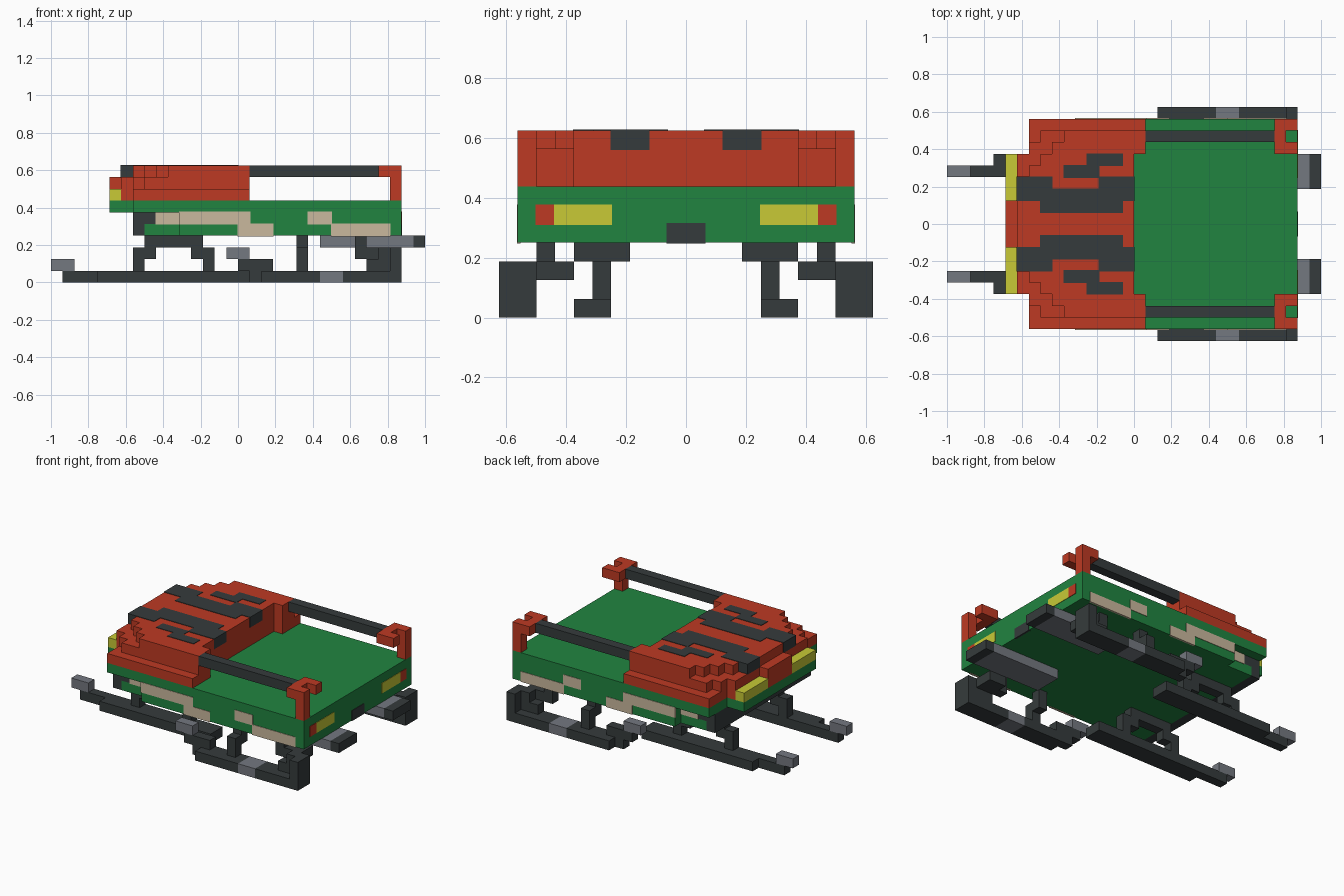
import bpy, bmesh

if "Cube" in bpy.data.objects:
    bpy.data.objects.remove(bpy.data.objects["Cube"])

U = 1 / 16   # block size: all coordinates below are in blocks


def mat(name, rgb):
    m = bpy.data.materials.new(name)
    lin = [(c / 255 / 12.92) if c < 10 else ((c / 255 + 0.055) / 1.055) ** 2.4 for c in rgb]
    m.diffuse_color = (*lin, 1)
    m.use_nodes = True
    m.node_tree.nodes["Principled BSDF"].inputs["Base Color"].default_value = m.diffuse_color
    return m


RED = mat("red", (190, 58, 35))
GREEN = mat("green", (33, 132, 64))
DARK = mat("charcoal", (53, 59, 60))
GREY = mat("grey", (116, 120, 128))
YELLOW = mat("yellow", (200, 202, 54))
BEIGE = mat("beige", (202, 184, 157))


def part(name, material, boxes, mirror=False, grow=0.0):
    """Boxes as (x0, x1, y0, y1, z0, z1) in blocks; mirror repeats them across y."""
    bm = bmesh.new()
    for b in boxes:
        for s in ((1, -1) if mirror else (1,)):
            lo = [b[0], min(b[2] * s, b[3] * s), b[4]]
            hi = [b[1], max(b[2] * s, b[3] * s), b[5]]
            vs = bmesh.ops.create_cube(bm, size=1)["verts"]
            for v in vs:
                v.co = [(hi[i] * U + grow) if v.co[i] > 0 else (lo[i] * U - grow) for i in range(3)]
    me = bpy.data.meshes.new(name)
    bm.to_mesh(me)
    bm.free()
    me.materials.append(material)
    ob = bpy.data.objects.new(name, me)
    bpy.context.collection.objects.link(ob)
    return ob


# Green hull with stepped front deck
part("hull", GREEN, [(-5, 14, -9, 9, 4, 6), (-9, 14, -9, 9, 6, 7), (-11, -9, -6, 6, 6, 7),
                     (-7, -5, -8, 8, 5, 6), (-8, -5, -8, 8, 4, 5)])
part("front_bumper", DARK, [(-9, -7, -8, 8, 5, 6), (-9, -8, -8, 8, 4, 5)])

# Painted side patches
P = 0.003
part("side_patches", BEIGE, [(-5, 1, 8.9, 9, 5, 6), (0, 3, 8.9, 9, 4, 5),
                             (6, 8, 8.9, 9, 5, 6), (8, 13, 8.9, 9, 4, 5)], True, P)
part("side_patch_front", BEIGE, [(-7, -5, 7.9, 8, 5, 6)], True, P)

# Lights on both ends
part("tail_lights", YELLOW, [(13.9, 14, 4, 7, 5, 6)], True, P)
part("tail_markers", RED, [(13.9, 14, 7, 8, 5, 6)], True, P)
part("tow_plate", DARK, [(13.9, 14, -1, 1, 4, 5)], False, P)
part("headlights", YELLOW, [(-11, -10, 2, 6, 7, 8)], True)

# Stepped red hood, layer by layer
hood = [(-9, 0, -9, 9, 7, 8), (-10, -9, -6, 6, 7, 8), (-11, -10, -2, 2, 7, 9)]
hood += [(x, 0, -w, w, 8, 9) for x, w in ((-8, 8), (-9, 7), (-10, 6))]
hood += [(x, 0, -w, w, 9, 10) for x, w in ((-6, 8), (-7, 7), (-8, 6), (-9, 5), (-10, 4))]
part("hood", RED, hood)
part("hood_rear_pillars", RED, [(0, 1, 6, 9, 7, 8), (0, 1, 6, 8, 8, 10)], True)

# Dark pattern on the hood
part("hood_stripes", DARK, [(-10, -7, 2, 4, 9, 10), (-8, -1, 1, 3, 9, 10), (-3, 0, 2, 4, 9, 10),
                            (-4, -1, 5, 6, 9, 10), (-6, -3, 4, 5, 9, 10)], True, P)

# Side rails and rear corner posts
part("side_rails", DARK, [(1, 12, 7, 8, 9, 10)], True)
part("rear_posts", RED, [(13, 14, 8, 9, 7, 10), (12, 13, 6, 9, 9, 10), (13, 14, 6, 7, 9, 10)], True)

# Front skis with struts
part("front_skis", DARK, [(-15, 1, 4, 5, 0, 1), (-12, 1, 5, 6, 0, 1)], True)
part("front_ski_tips", GREY, [(-16, -14, 4, 5, 1, 2)], True)
part("front_struts", DARK, [(-9, -8, 4, 5, 1, 3), (-8, -7, 4, 5, 2, 3), (-8, -3, 4, 5, 3, 4),
                            (-4, -2, 4, 5, 2, 3), (-3, -2, 4, 5, 1, 2)], True)

# Rear skis with struts
part("rear_skis", DARK, [(1, 7, 8, 9, 0, 1), (2, 7, 9, 10, 0, 1), (9, 14, 8, 10, 0, 1),
                         (0, 3, 8, 9, 1, 2), (13, 14, 8, 10, 1, 3)], True)
part("rear_ski_bands", GREY, [(7, 9, 8, 10, 0, 1)], True)
part("rear_ski_tips", GREY, [(-1, 1, 8, 9, 2, 3)], True)
part("rear_struts", DARK, [(5, 6, 8, 9, 1, 3), (5, 6, 7, 8, 2, 4),
                           (10, 11, 7, 8, 2, 4), (11, 13, 8, 9, 1, 2),
                           (11, 13, 6, 8, 2, 3), (12, 13, 8, 9, 2, 3)], True)

# Exhausts under the hull
part("exhausts", GREY, [(7, 15, 3, 6, 3, 4)], True)
part("exhaust_ends", DARK, [(15, 16, 3, 6, 3, 4)], True)
